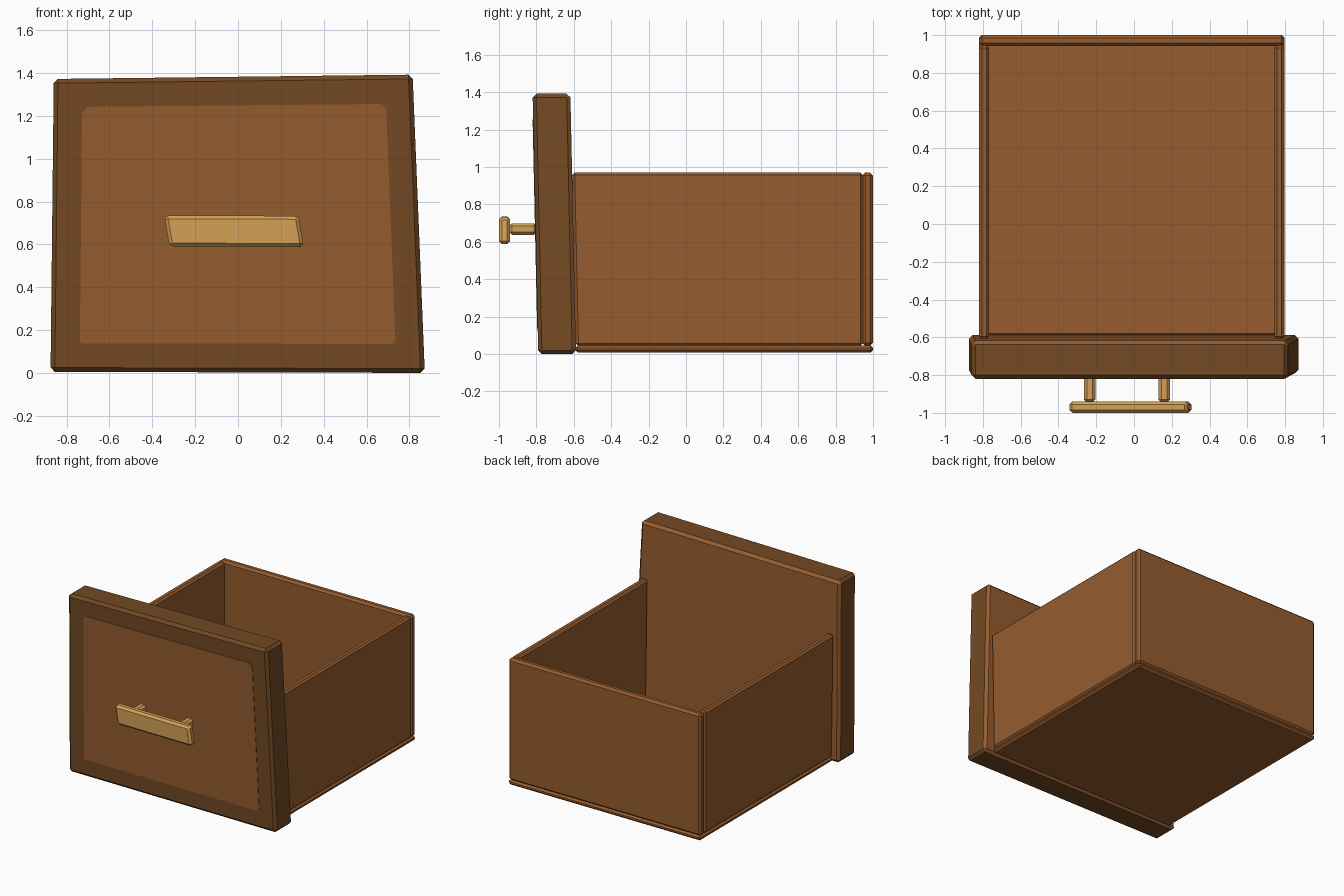
import bpy, bmesh

if "Cube" in bpy.data.objects:
    bpy.data.objects.remove(bpy.data.objects["Cube"])


def material(name, rgb):
    m = bpy.data.materials.new(name)
    m.diffuse_color = (*rgb, 1)
    m.use_nodes = True
    m.node_tree.nodes["Principled BSDF"].inputs["Base Color"].default_value = m.diffuse_color
    return m


wood = material("warm wood", (0.305, 0.107, 0.028))
dark = material("dark wood", (0.171, 0.067, 0.017))
brass = material("brass", (0.658, 0.356, 0.093))


def slab(name, outline, y_front, y_back, bevel, mats):
    """Bevelled prism: an (x, z) outline run along y; y ends may depend on z."""
    bm = bmesh.new()
    a = [bm.verts.new((x, y_front(z), z)) for x, z in outline]
    b = [bm.verts.new((x, y_back(z), z)) for x, z in outline]
    n = len(outline)
    bm.faces.new(a)
    bm.faces.new(b[::-1])
    for i in range(n):
        j = (i + 1) % n
        bm.faces.new((a[i], b[i], b[j], a[j]))
    bmesh.ops.recalc_face_normals(bm, faces=bm.faces[:])
    if bevel:
        bmesh.ops.bevel(bm, geom=bm.edges[:], offset=bevel, segments=1,
                        affect='EDGES', clamp_overlap=True)
    bm.normal_update()
    # the second material, if any, covers all back-facing faces
    if len(mats) > 1:
        for f in bm.faces:
            f.material_index = 1 if f.normal.y > 0.3 else 0
    me = bpy.data.meshes.new(name)
    bm.to_mesh(me)
    bm.free()
    for m in mats:
        me.materials.append(m)
    ob = bpy.data.objects.new(name, me)
    bpy.context.collection.objects.link(ob)
    return ob


def rect(x0, x1, z0, z1):
    return [(x0, z0), (x1, z0), (x1, z1), (x0, z1)]


def at(y):
    return lambda z: y


def leaning(y):
    return lambda z: y - 0.03 * z / 1.38


# Crooked, leaning drawer front with a lighter back
slab("drawer_front", [(-0.875, 0.005), (0.872, 0.0), (0.815, 1.392), (-0.86, 1.372)],
     leaning(-0.79), leaning(-0.588), 0.02, [dark, wood])

# Light painted field on the front
slab("front_field", [(-0.738, 0.145), (-0.725, 0.138), (0.72, 0.135), (0.735, 0.145),
                     (0.692, 1.235), (0.672, 1.255), (-0.70, 1.242), (-0.728, 1.215)],
     leaning(-0.793), leaning(-0.787), 0, [wood])

# Open box
slab("left_side", rect(-0.82, -0.767, 0.043, 0.97), leaning(-0.588), at(0.947), 0.014, [wood])
slab("right_side", rect(0.743, 0.796, 0.043, 0.97), leaning(-0.588), at(0.947), 0.014, [wood])
slab("box_back", rect(-0.82, 0.796, 0.043, 0.97), at(0.943), at(1.0), 0.016, [wood])
slab("box_bottom", rect(-0.82, 0.796, 0.008, 0.046), at(-0.592), at(1.0), 0.013, [wood])

# Slanted handle bar on two posts
slab("handle_bar", [(-0.32, 0.59), (0.307, 0.588), (0.283, 0.733), (-0.345, 0.735)],
     at(-1.0), at(-0.94), 0.016, [brass])
for side, x in (("left", -0.235), ("right", 0.16)):
    slab(side + "_handle_post", rect(x - 0.03, x + 0.03, 0.637, 0.698),
         at(-0.945), at(-0.798), 0.015, [brass])
